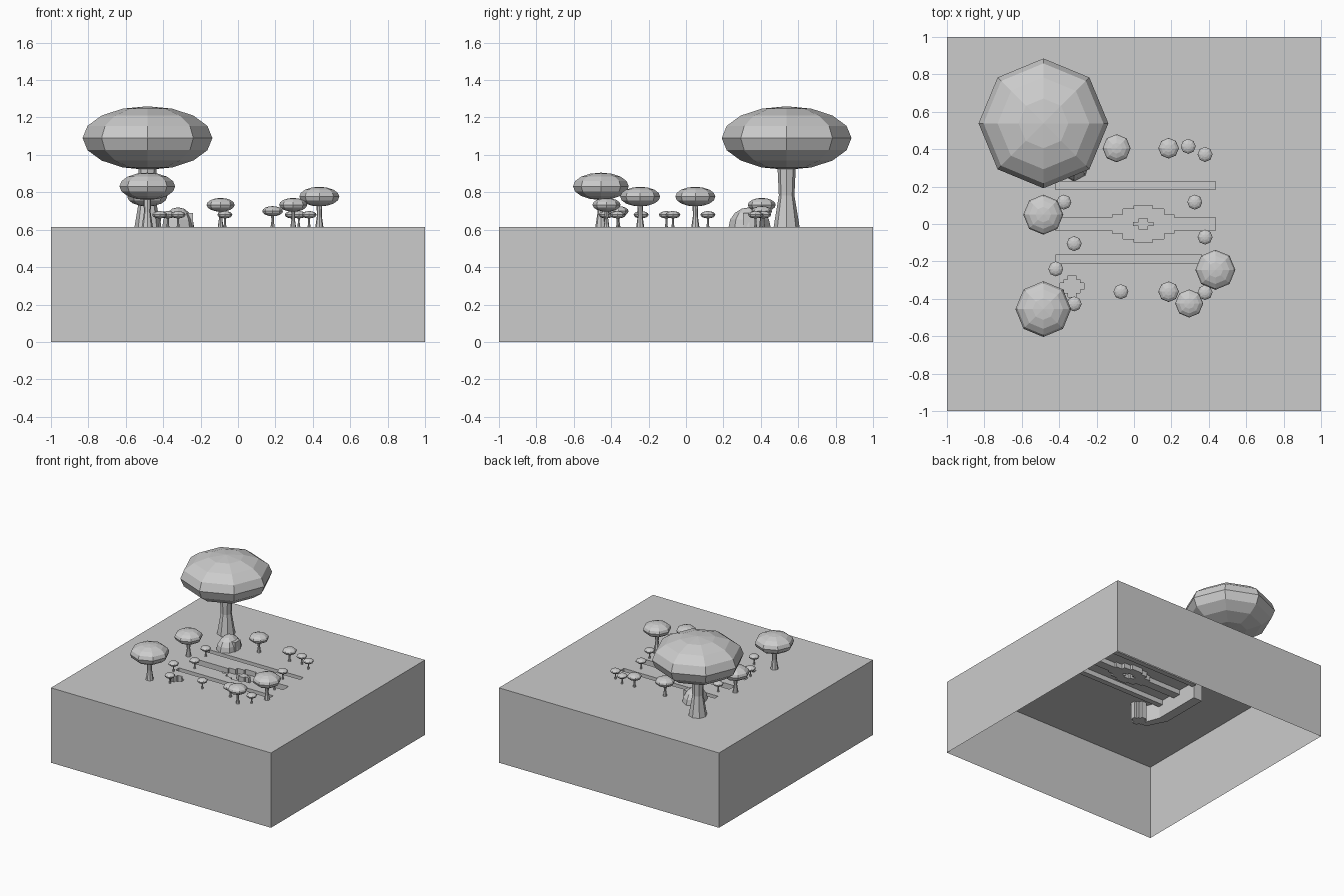
import bpy, bmesh, math

if "Cube" in bpy.data.objects:
    bpy.data.objects.remove(bpy.data.objects["Cube"])

TOP = 0.615

def add_object(name, bm):
    bmesh.ops.recalc_face_normals(bm, faces=bm.faces)
    me = bpy.data.meshes.new(name)
    bm.to_mesh(me)
    bm.free()
    ob = bpy.data.objects.new(name, me)
    bpy.context.collection.objects.link(ob)
    return ob

# sunken areas of the ground: (x0, x1, y0, y1, depth); later entries override
cuts = [(-0.42, 0.435, 0.185, 0.228, 0.04),
        (-0.42, 0.435, -0.035, 0.035, 0.04),
        (-0.42, 0.435, -0.21, -0.165, 0.04)]
for hx, hy in [(0.05, 0.10), (0.11, 0.08), (0.165, 0.05)]:       # stepped pond
    cuts.append((0.05 - hx, 0.05 + hx, -hy, hy, 0.04))
for hx, hy in [(0.055, 0.012), (0.025, 0.03)]:                   # pond island
    cuts.append((0.05 - hx, 0.05 + hx, -hy, hy, 0.0))
for hx, hy in [(0.064, 0.018), (0.042, 0.035), (0.022, 0.057)]:  # small well
    cuts.append((-0.331 - hx, -0.331 + hx, -0.333 - hy, -0.333 + hy, 0.14))

xs = sorted({round(v, 4) for c in cuts for v in c[:2]} | {-1.0, 1.0})
ys = sorted({round(v, 4) for c in cuts for v in c[2:4]} | {-1.0, 1.0})

def height(i, j):
    if not (0 <= i < len(xs) - 1 and 0 <= j < len(ys) - 1):
        return 0.0
    x, y, d = (xs[i] + xs[i + 1]) / 2, (ys[j] + ys[j + 1]) / 2, 0.0
    for x0, x1, y0, y1, depth in cuts:
        if x0 < x < x1 and y0 < y < y1:
            d = depth
    return TOP - d

# hollow ground block, open underneath, with stepped channels
bm = bmesh.new()

def quad(*pts):
    bm.faces.new([bm.verts.new(p) for p in pts])

for i in range(-1, len(xs) - 1):
    for j in range(-1, len(ys) - 1):
        h, hr, hb = height(i, j), height(i + 1, j), height(i, j + 1)
        if h > 0:
            quad((xs[i], ys[j], h), (xs[i + 1], ys[j], h),
                 (xs[i + 1], ys[j + 1], h), (xs[i], ys[j + 1], h))
        if abs(h - hr) > 1e-6:
            x = xs[i + 1]
            quad((x, ys[j], h), (x, ys[j + 1], h), (x, ys[j + 1], hr), (x, ys[j], hr))
        if abs(h - hb) > 1e-6:
            y = ys[j + 1]
            quad((xs[i], y, h), (xs[i + 1], y, h), (xs[i + 1], y, hb), (xs[i], y, hb))
bmesh.ops.remove_doubles(bm, verts=bm.verts, dist=1e-5)
bmesh.ops.recalc_face_normals(bm, faces=bm.faces)
bmesh.ops.dissolve_limit(bm, angle_limit=0.01, verts=bm.verts, edges=bm.edges)
add_object("ground_block", bm)

# passage hanging below the ground beside the channel ends
bm = bmesh.new()
plan = [(-0.42, 0.2), (-0.42, -0.2), (-0.36, -0.36), (-0.42, -0.36), (-0.5, -0.2), (-0.5, 0.2)]
low = [bm.verts.new((x, y, TOP - 0.14)) for x, y in plan]
high = [bm.verts.new((x, y, TOP - 0.002)) for x, y in plan]
bm.faces.new(low)
for k in range(len(plan)):
    n = (k + 1) % len(plan)
    bm.faces.new((low[k], low[n], high[n], high[k]))
add_object("underground_passage", bm)

# round trees: squashed faceted sphere on a flared eight-sided trunk
def tree(x, y, r, zc, size):
    bm = bmesh.new()
    bmesh.ops.create_uvsphere(bm, u_segments=8, v_segments=8, radius=r)
    bmesh.ops.scale(bm, vec=(1, 1, 0.49), verts=bm.verts)
    add_object(size + "_tree_crown", bm).location = (x, y, zc)

    bm = bmesh.new()
    z1 = zc - 0.46 * r
    rings = []
    for rad, z in [(0.2 * r, TOP), (0.12 * r, TOP + 0.53 * (z1 - TOP)), (0.14 * r, z1)]:
        rings.append([bm.verts.new((rad * math.cos(a * math.pi / 4),
                                    rad * math.sin(a * math.pi / 4), z)) for a in range(8)])
    for a, b in zip(rings, rings[1:]):
        for k in range(8):
            n = (k + 1) % 8
            bm.faces.new((a[k], a[n], b[n], b[k]))
    bm.faces.new(rings[-1])
    add_object(size + "_tree_trunk", bm).location = (x, y, 0)

groups = {
    "giant": (0.347, 1.09, [(-0.484, 0.538)]),
    "large": (0.149, 0.832, [(-0.485, -0.455)]),
    "medium": (0.107, 0.777, [(-0.485, 0.05), (0.435, -0.245)]),
    "small": (0.075, 0.733, [(0.295, -0.425), (-0.093, 0.405)]),
    "little": (0.055, 0.699, [(0.185, 0.405), (0.185, -0.362)]),
    "tiny": (0.04, 0.68, [(0.29, 0.415), (0.38, 0.372), (0.325, 0.117), (0.38, -0.07),
                          (-0.375, 0.117), (-0.32, -0.105), (-0.418, -0.24),
                          (-0.32, -0.427), (-0.07, -0.362), (0.38, -0.366)]),
}
for size, (r, zc, places) in groups.items():
    for x, y in places:
        tree(x, y, r, zc, size)

# domed hut with a doorway block
bm = bmesh.new()
bmesh.ops.create_uvsphere(bm, u_segments=8, v_segments=8, radius=1)
bmesh.ops.delete(bm, geom=[v for v in bm.verts if v.co.z < -0.01], context='VERTS')
bmesh.ops.scale(bm, vec=(0.085, 0.112, 0.105), verts=bm.verts)
add_object("hut_dome", bm).location = (-0.32, 0.34, TOP)

bm = bmesh.new()
bmesh.ops.create_cube(bm, size=1)
bmesh.ops.scale(bm, vec=(0.06, 0.07, 0.075), verts=bm.verts)
add_object("hut_doorway", bm).location = (-0.27, 0.34, TOP + 0.0375)
